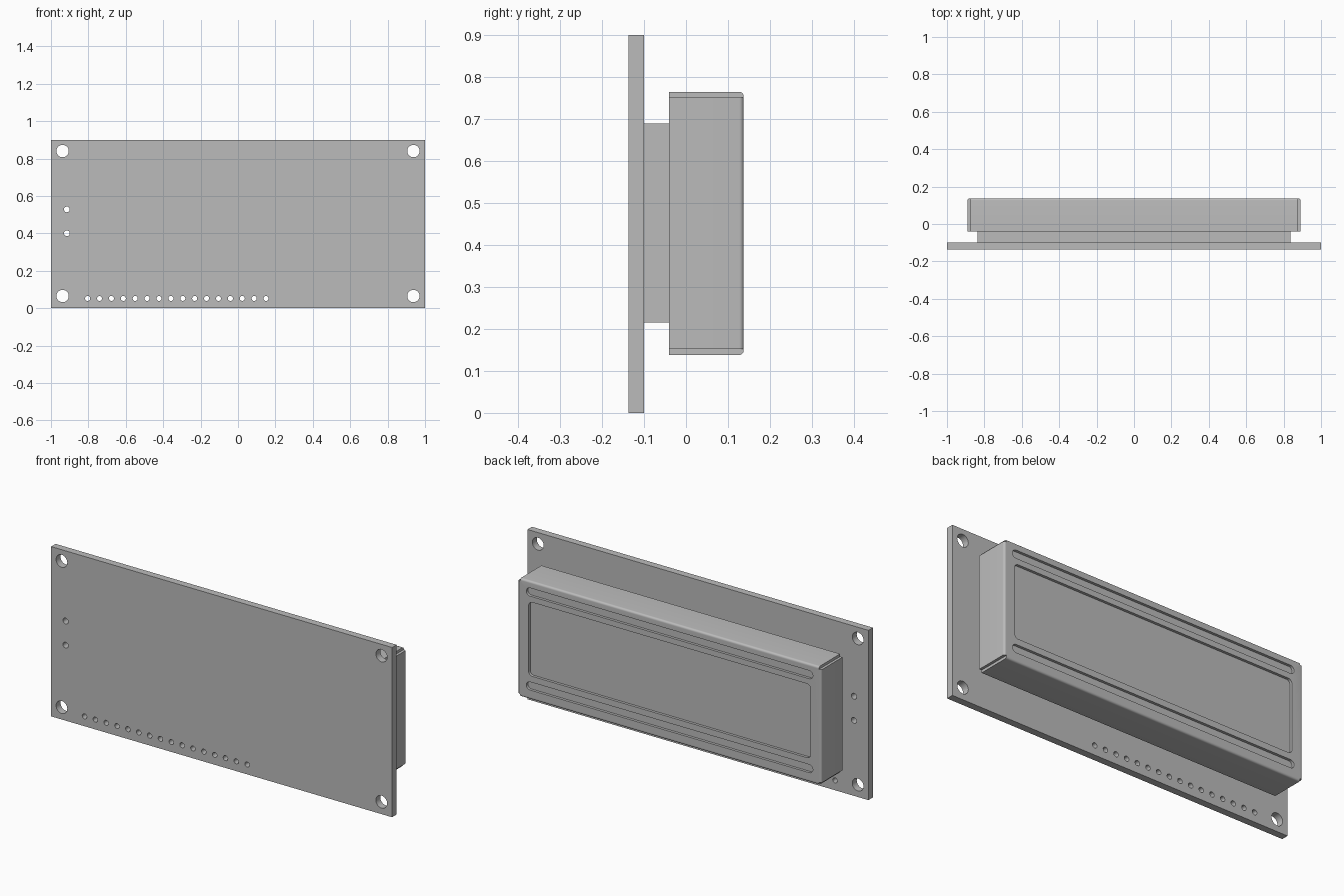
import bpy
import bmesh
from math import cos, sin, pi, radians

cube = bpy.data.objects.get("Cube")
if cube:
    bpy.data.objects.remove(cube, do_unlink=True)

# One plain grey for the whole module
grey = bpy.data.materials.new("plain grey")
grey.use_nodes = True
colour = (0.5, 0.5, 0.5, 1)
grey.diffuse_color = colour
grey.node_tree.nodes["Principled BSDF"].inputs["Base Color"].default_value = colour


def circle(x, z, r, n=32):
    return [(x + r * cos(2 * pi * i / n), z + r * sin(2 * pi * i / n)) for i in range(n)]


def rounded(x0, x1, z0, z1, r, n=8):
    """Rectangle outline in x and z with round corners."""
    pts = []
    corners = ((x1 - r, z1 - r), (x0 + r, z1 - r), (x0 + r, z0 + r), (x1 - r, z0 + r))
    for k, (cx, cz) in enumerate(corners):
        for i in range(n + 1):
            a = (k + i / n) * pi / 2
            pts.append((cx + r * cos(a), cz + r * sin(a)))
    return pts


def rect(x0, x1, z0, z1):
    return [(x0, z0), (x1, z0), (x1, z1), (x0, z1)]


def prism(name, outlines, y0, y1):
    """Extrude one or more x-z outlines from y0 to y1."""
    bm = bmesh.new()
    for pts in outlines:
        near = [bm.verts.new((x, y0, z)) for x, z in pts]
        far = [bm.verts.new((x, y1, z)) for x, z in pts]
        bm.faces.new(near)
        bm.faces.new(far[::-1])
        for i in range(len(pts)):
            j = (i + 1) % len(pts)
            bm.faces.new((near[j], near[i], far[i], far[j]))
    bmesh.ops.recalc_face_normals(bm, faces=bm.faces)
    mesh = bpy.data.meshes.new(name)
    bm.to_mesh(mesh)
    bm.free()
    mesh.materials.append(grey)
    obj = bpy.data.objects.new(name, mesh)
    bpy.context.collection.objects.link(obj)
    return obj


def activate(obj):
    bpy.ops.object.select_all(action='DESELECT')
    obj.select_set(True)
    bpy.context.view_layer.objects.active = obj


def cut(obj, cutter):
    mod = obj.modifiers.new("cut", 'BOOLEAN')
    mod.operation = 'DIFFERENCE'
    mod.solver = 'EXACT'
    mod.object = cutter
    activate(obj)
    bpy.ops.object.modifier_apply(modifier=mod.name)
    bpy.data.objects.remove(cutter, do_unlink=True)


BACK = 0.1375

# Circuit board with mounting holes, a pin row and two side holes
board = prism("circuit_board", [rect(-1, 1, 0, 0.9)], -BACK, -0.1)
holes = [circle(x, z, 0.033) for x in (-0.938, 0.938) for z in (0.065, 0.84)]
holes += [circle(-0.804 + 0.0636 * i, 0.052, 0.0135, 20) for i in range(16)]
holes += [circle(-0.915, z, 0.0155, 20) for z in (0.4, 0.528)]
cut(board, prism("hole_cutter", holes, -0.2, -0.05))

# Block joining the board to the display frame
spacer = prism("spacer_block", [rect(-0.838, 0.838, 0.215, 0.689)], -0.1, -0.04)

# Display frame with folded sides and notched corners
X, BOTTOM, TOP, N = 0.89, 0.138, 0.765, 0.014
frame = prism("display_frame", [[
    (-X + N, BOTTOM), (X - N, BOTTOM), (X - N, BOTTOM + N), (X, BOTTOM + N),
    (X, TOP - N), (X - N, TOP - N), (X - N, TOP), (-X + N, TOP),
    (-X + N, TOP - N), (-X, TOP - N), (-X, BOTTOM + N), (-X + N, BOTTOM + N),
]], -0.04, BACK)
bm = bmesh.new()
bm.from_mesh(frame.data)
folds = [e for e in bm.edges
         if all(v.co.y > 0.1 for v in e.verts) and e.calc_length() > 0.1]
bmesh.ops.bevel(bm, geom=folds, offset=0.011, segments=6, profile=0.5, affect='EDGES')
bm.to_mesh(frame.data)
bm.free()

# Recessed screen window and the two long grooves beside it
recesses = [
    rounded(-0.827, 0.827, 0.264, 0.656, 0.022),
    rounded(-0.84, 0.84, 0.686, 0.729, 0.0214),
    rounded(-0.84, 0.84, 0.188, 0.231, 0.0214),
]
cut(frame, prism("recess_cutter", recesses, BACK - 0.014, BACK + 0.05))

for obj in (board, spacer, frame):
    activate(obj)
    bpy.ops.object.shade_smooth_by_angle(angle=radians(30))
